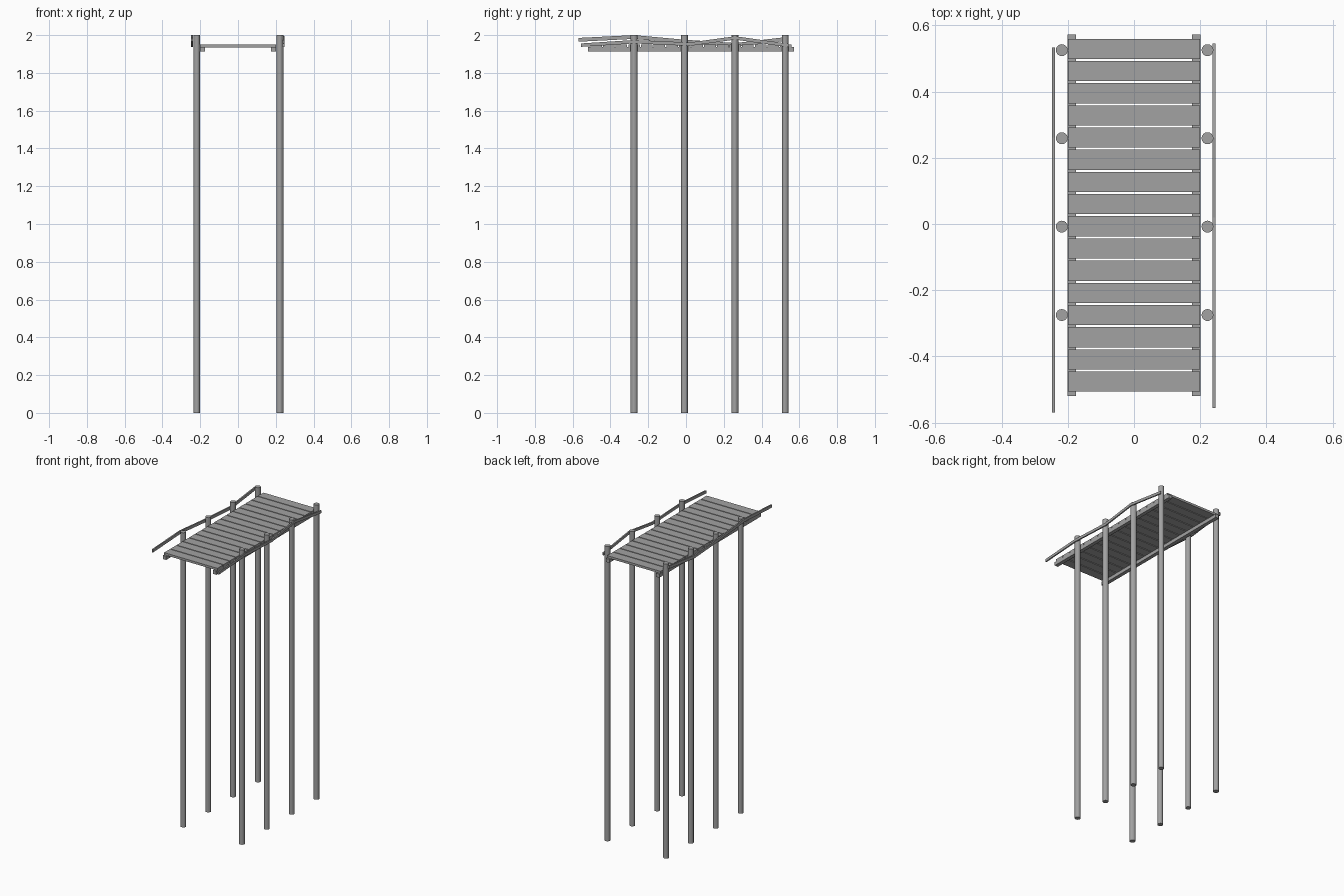
import bpy
import bmesh

old = bpy.data.objects.get("Cube")
if old:
    bpy.data.objects.remove(old, do_unlink=True)

# Single weathered grey colour
grey = bpy.data.materials.new("weathered_grey")
grey.use_nodes = True
colour = (0.36, 0.36, 0.36, 1)
grey.diffuse_color = colour
grey.node_tree.nodes["Principled BSDF"].inputs["Base Color"].default_value = colour


def finish(name, bm):
    bmesh.ops.recalc_face_normals(bm, faces=bm.faces)
    mesh = bpy.data.meshes.new(name)
    bm.to_mesh(mesh)
    bm.free()
    mesh.materials.append(grey)
    obj = bpy.data.objects.new(name, mesh)
    bpy.context.collection.objects.link(obj)
    return obj


def add_beam(bm, x, width, start, end, height):
    """Box running along y whose ends may sit at different heights."""
    verts = [bm.verts.new((x + sx * width / 2, y, z + sz * height / 2))
             for y, z in (start, end) for sx in (-1, 1) for sz in (-1, 1)]
    bmesh.ops.convex_hull(bm, input=verts)


def beam(name, x, width, points, height):
    bm = bmesh.new()
    for start, end in zip(points, points[1:]):
        add_beam(bm, x, width, start, end, height)
    return finish(name, bm)


# Tall round posts, four on each side
post_rows = (0.525, 0.259, -0.008, -0.275)
for side, x in (("left", 0.222), ("right", -0.218)):
    for i, y in enumerate(post_rows):
        bm = bmesh.new()
        bmesh.ops.create_cone(bm, cap_ends=True, segments=16,
                              radius1=0.018, radius2=0.018, depth=2)
        bmesh.ops.translate(bm, vec=(x, y, 1), verts=bm.verts)
        finish(f"{side}_post_{i + 1}", bm)

# Joists carrying the deck
for side, x in (("left", 0.188), ("right", -0.188)):
    beam(f"{side}_joist", x, 0.025, [(-0.52, 1.924), (0.572, 1.924)], 0.024)

# Deck planks with narrow gaps
pitch = 0.067
for i in range(16):
    y = 0.529 - i * pitch
    beam(f"plank_{i + 1}", 0, 0.4, [(y - 0.0305, 1.943), (y + 0.0305, 1.943)], 0.015)

# Uneven handrails nailed outside the posts
beam("left_rail", 0.241, 0.009,
     [(-0.555, 1.947), (-0.275, 1.965), (0.02, 1.952), (0.26, 1.985), (0.545, 1.945)], 0.018)
beam("right_rail", -0.243, 0.009,
     [(-0.57, 1.975), (-0.275, 1.99), (0, 1.965), (0.262, 1.948), (0.533, 1.98)], 0.02)
